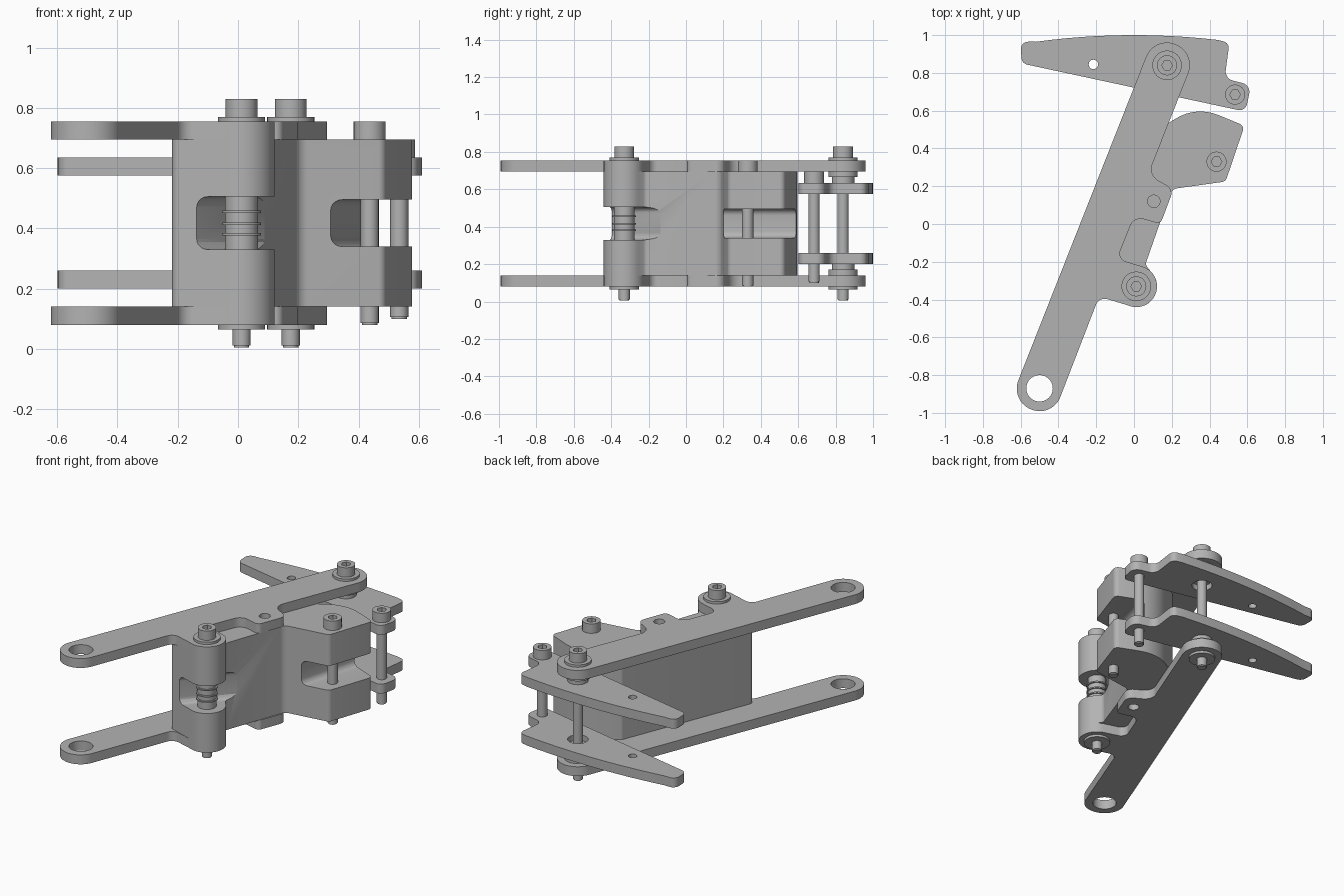
import bpy, bmesh, math
from mathutils import Vector

if "Cube" in bpy.data.objects:
    bpy.data.objects.remove(bpy.data.objects["Cube"])

steel = bpy.data.materials.new("grey steel")
steel.use_nodes = True
GREY = (0.45, 0.45, 0.45, 1)
steel.diffuse_color = GREY
steel.node_tree.nodes["Principled BSDF"].inputs["Base Color"].default_value = GREY

MID = 0.4175          # height of the mirror plane between the two plates
END = Vector((-0.5, -0.87))
TOP = Vector((0.175, 0.84))
BARREL = Vector((0.012, -0.33))
LUG = Vector((0.437, 0.33))
CLAW = Vector((0.535, 0.685))
along = (TOP - END).normalized()
side = Vector((along.y, -along.x))
LENGTH = (TOP - END).length


def arc(c, r, a0=0, a1=360, n=40):
    """Points on a circle; a full turn leaves out the repeated last point."""
    m = n if a1 - a0 == 360 else n - 1
    return [(c[0] + r * math.cos(math.radians(a0 + (a1 - a0) * i / m)),
             c[1] + r * math.sin(math.radians(a0 + (a1 - a0) * i / m))) for i in range(n)]


def rounded(corners, steps=8):
    """Polygon whose corners (x, y, radius) are filleted."""
    pts = [Vector(c[:2]) for c in corners]
    out = []
    for i, c in enumerate(corners):
        r = c[2] if len(c) > 2 else 0
        p, u, v = pts[i], pts[i - 1] - pts[i], pts[(i + 1) % len(pts)] - pts[i]
        if r == 0:
            out.append(p)
            continue
        half = u.angle(v) / 2
        t = min(r / math.tan(half), u.length * 0.49, v.length * 0.49)
        r = t * math.tan(half)
        u.normalize()
        v.normalize()
        centre = p + (u + v).normalized() * (r / math.sin(half))
        a, b = p + u * t - centre, p + v * t - centre
        turn = a.angle_signed(b)
        start = math.atan2(a.y, a.x)
        for k in range(steps + 1):
            ang = start - turn * k / steps
            out.append(centre + r * Vector((math.cos(ang), math.sin(ang))))
    return out


def finish(ob):
    bpy.ops.object.select_all(action='DESELECT')
    ob.select_set(True)
    bpy.context.view_layer.objects.active = ob
    bpy.ops.object.shade_smooth_by_angle(angle=math.radians(30))


def prism(name, loops, z0, z1):
    """Upright solid from an outline and optional hole outlines."""
    cu = bpy.data.curves.new(name, 'CURVE')
    cu.dimensions, cu.fill_mode, cu.extrude = '2D', 'BOTH', (z1 - z0) / 2
    for loop in loops:
        sp = cu.splines.new('POLY')
        sp.points.add(len(loop) - 1)
        for q, p in zip(sp.points, loop):
            q.co = (p[0], p[1], 0, 1)
        sp.use_cyclic_u = True
    tmp = bpy.data.objects.new(name, cu)
    bpy.context.collection.objects.link(tmp)
    dg = bpy.context.evaluated_depsgraph_get()
    me = bpy.data.meshes.new_from_object(tmp.evaluated_get(dg))
    bpy.data.objects.remove(tmp)
    bm = bmesh.new()
    bm.from_mesh(me)
    bmesh.ops.remove_doubles(bm, verts=bm.verts, dist=0.0002)
    bmesh.ops.recalc_face_normals(bm, faces=bm.faces)
    bmesh.ops.translate(bm, verts=bm.verts, vec=(0, 0, (z0 + z1) / 2))
    bm.to_mesh(me)
    bm.free()
    me.materials.clear()
    me.materials.append(steel)
    ob = bpy.data.objects.new(name, me)
    bpy.context.collection.objects.link(ob)
    finish(ob)
    return ob


def pair(name, loops, z0, z1):
    """The same part above and below the mirror plane."""
    prism("upper_" + name, loops, z0, z1)
    prism("lower_" + name, loops, 2 * MID - z1, 2 * MID - z0)


def slot(body, p, q, z0, z1):
    """Cut a rounded pocket to the right of the line from p to q."""
    p, q = Vector(p), Vector(q)
    d = (q - p).normalized()
    n = Vector((d.y, -d.x))
    c = (p + q) / 2 + n * 0.25
    bpy.ops.mesh.primitive_cube_add(size=1, location=(c.x, c.y, (z0 + z1) / 2),
                                    rotation=(0, 0, math.atan2(d.y, d.x)))
    cutter = bpy.context.object
    cutter.scale = ((q - p).length + 0.4, 0.5, z1 - z0)
    bpy.ops.object.transform_apply(location=False, rotation=False, scale=True)
    bev = cutter.modifiers.new("round", 'BEVEL')
    bev.width, bev.segments = 0.035, 5
    cutter.hide_render = True
    mod = body.modifiers.new("slot", 'BOOLEAN')
    mod.object, mod.solver = cutter, 'EXACT'
    bpy.context.view_layer.objects.active = body
    bpy.ops.object.modifier_apply(modifier=mod.name)
    bpy.data.objects.remove(cutter)


def screw(name, c, z_head, z_tip):
    """Socket-head screw: hollow-topped head, shank and a narrowed tip."""
    prism(name + "_head_rim", [arc(c, 0.053), arc(c, 0.028, n=6)], z_head + 0.025, z_head + 0.06)
    prism(name + "_head_base", [arc(c, 0.053)], z_head, z_head + 0.025)
    prism(name + "_shank", [arc(c, 0.03, n=24)], z_tip + 0.006, z_head)
    prism(name + "_tip", [arc(c, 0.025, n=24)], z_tip, z_tip + 0.006)


def arm(s, o, r):
    p = END + along * s + side * o
    return (p.x, p.y, r)


# Long arm plates with an ear around the barrel and one around the small hole
plate = [arm(-0.12, -0.12, 0.119), arm(-0.12, 0.12, 0.119), (-0.185, -0.385, 0.05)]
plate += arc(BARREL, 0.11, -115, 70, 24)
plate += [(-0.09, -0.185, 0.045), (0.0, 0.04, 0.06), (0.14, 0.0, 0.03), (0.21, 0.185, 0.05),
          (0.075, 0.26, 0.07), arm(LENGTH + 0.12, 0.12, 0.119), arm(LENGTH + 0.12, -0.12, 0.119)]
pair("arm_plate", [rounded(plate, 14), arc(END, 0.07), arc((0.105, 0.12), 0.033, n=24)],
     0.695, 0.755)

# Central block with barrel and lug, each slotted
outline = arc(BARREL, 0.11, -115, 45, 24)
outline += [(0.06, -0.215, 0.03), (0.2, 0.185, 0.05), (0.485, 0.225, 0.03),
            (0.585, 0.52, 0.03), (0.33, 0.625, 0.5), (0.11, 0.49, 0.03), (-0.228, -0.365, 0.03)]
block = prism("block", [rounded(outline)], 0.14, 0.695)
slot(block, (-0.15, -0.41), (0.11, -0.11), 0.33, 0.505)
slot(block, (0.31, 0.21), (0.405, 0.57), 0.34, 0.495)
finish(block)

# Claw levers at the back
claw = [(-0.6, 0.965, 0.05), (-0.595, 0.85, 0.04), (0.59, 0.595, 0.04), (0.62, 0.735, 0.05),
        (0.48, 0.77, 0.05), (0.505, 0.96, 0.04)]
crown = [(0.44 - 0.96 * i / 12, 1.0 - 0.13 * ((0.44 - 0.96 * i / 12) + 0.0) ** 2)
         for i in range(13)]
pair("claw_lever", [rounded(claw + crown), arc(TOP, 0.06), arc((-0.215, 0.845), 0.025, n=24)],
     0.575, 0.635)

# Pivot screws with washers
for name, c in (("barrel_screw", BARREL), ("claw_pivot_screw", TOP)):
    screw(name, c, 0.77, 0.005)
    pair(name + "_washer", [arc(c, 0.078)], 0.755, 0.77)
pair("claw_spacer_washer", [arc(TOP, 0.078)], 0.665, 0.695)
pair("claw_bush", [arc(TOP, 0.06)], 0.61, 0.665)

# Plain screws through the lug and the claws
screw("lug_screw", LUG, 0.695, 0.08)
screw("claw_screw", CLAW, 0.635, 0.1)

# Sleeve and rings visible inside the barrel slot
prism("barrel_sleeve", [arc(BARREL, 0.055)], 0.33, 0.505)
for i, z in enumerate((0.38, 0.415, 0.455)):
    prism("sleeve_ring_%d" % (i + 1), [arc(BARREL, 0.064)], z - 0.004, z + 0.004)
